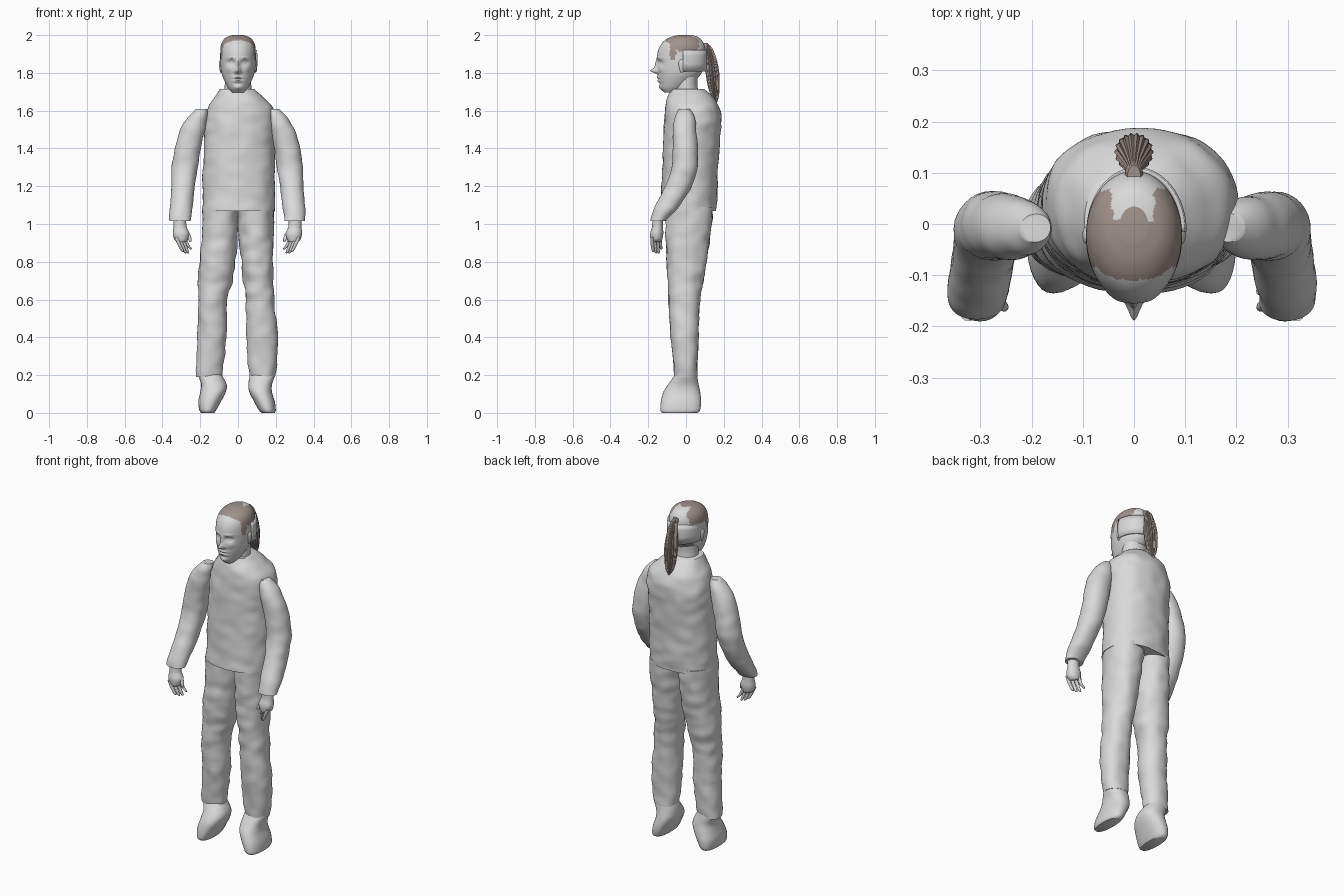
import bpy, bmesh, math
from mathutils import Vector, noise

cube = bpy.data.objects.get("Cube")
if cube:
    bpy.data.objects.remove(cube, do_unlink=True)


def material(name, rgb):
    m = bpy.data.materials.new(name)
    m.use_nodes = True
    m.diffuse_color = (*rgb, 1)
    m.node_tree.nodes["Principled BSDF"].inputs["Base Color"].default_value = (*rgb, 1)
    return m


GREY = material("light_grey", (0.7, 0.7, 0.7))
BROWN = material("hair_brown", (0.36, 0.29, 0.265))


def smooth_rings(rings, steps):
    """Catmull-Rom interpolation between rings."""
    out = []
    for i in range(len(rings) - 1):
        p0, p1 = rings[max(i - 1, 0)], rings[i]
        p2, p3 = rings[i + 1], rings[min(i + 2, len(rings) - 1)]
        for k in range(steps):
            t = k / steps
            out.append([b + 0.5 * t * (c - a + t * (2 * a - 5 * b + 4 * c - d + t * (3 * (b - c) + d - a)))
                        for a, b, c, d in zip(p0, p1, p2, p3)])
    return out + [list(rings[-1])]


def finish(name, bm, mats, angle=50):
    bmesh.ops.recalc_face_normals(bm, faces=bm.faces)
    mesh = bpy.data.meshes.new(name)
    bm.to_mesh(mesh)
    bm.free()
    for m in mats:
        mesh.materials.append(m)
    ob = bpy.data.objects.new(name, mesh)
    bpy.context.collection.objects.link(ob)
    bpy.ops.object.select_all(action='DESELECT')
    ob.select_set(True)
    bpy.context.view_layer.objects.active = ob
    bpy.ops.object.shade_smooth_by_angle(angle=math.radians(angle))
    return ob


def loft(name, rings, mats=(GREY,), n=32, steps=5, power=2.0, wrinkle=0, ridges=0, shape=None, paint=None):
    """Skin over horizontal rings, each given as z, x min, x max, y min, y max."""
    bm = bmesh.new()
    loops = []
    for z, x0, x1, y0, y1 in smooth_rings(rings, steps):
        loop = []
        for i in range(n):
            a = math.tau * i / n
            c, s = math.cos(a), math.sin(a)
            k = 1 - (ridges if i % 2 else 0)
            x = (x0 + x1) / 2 + k * (x1 - x0) / 2 * math.copysign(abs(c) ** (2 / power), c)
            y = (y0 + y1) / 2 + k * (y1 - y0) / 2 * math.copysign(abs(s) ** (2 / power), s)
            co = Vector((x, y, z))
            if wrinkle:
                co += Vector((c, s, 0)) * wrinkle * noise.noise(Vector((x * 14, y * 14, z * 18)))
            if shape:
                co.y += shape(co)
            loop.append(bm.verts.new(co))
        loops.append(loop)
    for lo, hi in zip(loops, loops[1:]):
        for i in range(n):
            j = (i + 1) % n
            bm.faces.new((lo[i], lo[j], hi[j], hi[i]))
    bm.faces.new(loops[0][::-1])
    bm.faces.new(loops[-1])
    if paint:
        for f in bm.faces:
            f.material_index = int(paint(f.calc_center_median()))
    return finish(name, bm, mats)


def strand(name, points):
    """Thin tapered tube through points x, y, z, radius."""
    return loft(name, [(z, x - r, x + r, y - r, y + r) for x, y, z, r in points], n=10, steps=4)


# Shirt body
loft("torso", [
    (1.07, -.19, .195, -.135, .16), (1.15, -.187, .195, -.13, .165),
    (1.3, -.185, .195, -.125, .17), (1.45, -.18, .195, -.12, .18),
    (1.55, -.175, .2, -.115, .187), (1.62, -.155, .185, -.11, .175),
    (1.67, -.125, .135, -.1, .145), (1.715, -.1, .087, -.075, .095)],
    n=56, steps=8, power=2.25, wrinkle=.006)
loft("neck", [(1.66, -.075, .075, -.065, .075), (1.74, -.07, .07, -.06, .06),
              (1.82, -.07, .07, -.06, .07)])

# Trousers and shoes, each side with its own stance
loft("right_leg", [
    (.19, -.225, -.085, -.06, .06), (.4, -.215, -.06, -.08, .065),
    (.58, -.21, -.06, -.09, .073), (.7, -.212, -.03, -.095, .09),
    (.82, -.2, -.01, -.103, .11), (.95, -.193, -.002, -.105, .132),
    (1.09, -.187, .003, -.105, .142)], n=40, steps=8, power=2.2, wrinkle=.008)
loft("left_leg", [
    (.19, .06, .2, -.06, .06), (.4, .043, .212, -.08, .065),
    (.58, .04, .192, -.09, .073), (.7, .028, .187, -.095, .09),
    (.82, .014, .186, -.103, .11), (.95, .003, .19, -.105, .132),
    (1.09, -.003, .192, -.105, .142)], n=40, steps=8, power=2.2, wrinkle=.008)
shoe_depth = [(0, -.125, .06), (.015, -.135, .075), (.06, -.133, .08), (.11, -.12, .075),
              (.15, -.095, .067), (.2, -.06, .058), (.23, -.05, .05)]
shoe_width = {
    "right": [(-.195, -.125), (-.205, -.115), (-.21, -.09), (-.2, -.065),
              (-.195, -.06), (-.21, -.085), (-.2, -.1)],
    "left": [(.125, .195), (.11, .2), (.085, .195), (.06, .18),
             (.055, .18), (.063, .195), (.08, .185)]}
for side, widths in shoe_width.items():
    loft(side + "_shoe", [(z, *w, a, b) for (z, a, b), w in zip(shoe_depth, widths)], power=2.3)

# Arms and hands: shaped for the right, mirrored for the left
arm = [(1.015, -.362, -.25, -.188, -.108), (1.05, -.363, -.248, -.18, -.075),
       (1.1, -.36, -.24, -.16, -.03), (1.2, -.353, -.23, -.11, .03),
       (1.3, -.35, -.212, -.075, .06), (1.4, -.335, -.197, -.07, .062),
       (1.5, -.305, -.175, -.07, .055), (1.57, -.262, -.162, -.058, .042),
       (1.61, -.222, -.162, -.035, .02)]
palm = [(.905, -.322, -.275, -.183, -.132), (.92, -.338, -.264, -.188, -.125),
        (.95, -.345, -.258, -.19, -.12), (.985, -.342, -.272, -.18, -.122),
        (1.03, -.342, -.275, -.178, -.122)]
for side in ("right", "left"):
    flip = side == "left"

    def place(x):
        return -.006 - x if flip else x

    def sided(rings):
        return [(z, *sorted((place(a), place(b))), c, d) for z, a, b, c, d in rings]

    loft(side + "_arm", sided(arm), power=2.1, steps=7, wrinkle=.004)
    loft(side + "_hand", sided(palm), n=24)
    for i in range(4):
        x, y = -.327 + .014 * i, -.178 + .014 * i
        tip = .852 - .007 * (i in (1, 2)) + .012 * (i == 3)
        strand(f"{side}_finger_{i + 1}", [
            (place(x + .036), y + .006, tip, .003), (place(x + .032), y + .004, tip + .008, .008),
            (place(x + .017), y, .89, .0095), (place(x), y, .93, .011)])
    strand(side + "_thumb", [
        (place(-.252), -.165, .905, .004), (place(-.254), -.162, .917, .009),
        (place(-.264), -.155, .945, .011), (place(-.282), -.15, .975, .012)])

# Face relief: x, z, x spread, z spread, forward amount
FEATURES = [(0, 1.813, .013, .014, .034), (0, 1.845, .009, .022, .014),
            (0, 1.806, .022, .007, .008), (0, 1.776, .024, .005, .008),
            (0, 1.758, .02, .006, .008), (0, 1.767, .026, .0025, -.006),
            (0, 1.722, .022, .012, .007), (0, 1.742, .025, .006, -.004)]
for s in (-1, 1):
    FEATURES += [(s * .036, 1.853, .02, .012, -.016), (s * .036, 1.852, .01, .006, .009),
                 (s * .036, 1.879, .024, .006, .005), (s * .048, 1.818, .018, .015, .005)]


def face_relief(co):
    if co.y > -.04:
        return 0
    return -sum(d * math.exp(-((co.x - x) / a) ** 2 - ((co.z - z) / b) ** 2)
                for x, z, a, b, d in FEATURES)


def is_hair(c):
    jag = .012 * noise.noise(c * 45)
    hairline = 1.915 + max(0, -c.y - .04) * .8 + jag
    crown_gap = c.y > .005 + jag and abs(c.x) < .042 + jag
    top = c.z > hairline and -.112 < c.y < .065 + jag and not crown_gap
    temple = abs(c.x) > .07 and -.085 < c.y < -.055 + jag and c.z > 1.865
    nape = -.07 < c.x < -.02 and c.y > .02 and 1.76 < c.z < 1.82
    return top or temple or nape


loft("head", [
    (1.695, -.03, .03, -.115, -.05), (1.72, -.052, .052, -.135, .0),
    (1.76, -.073, .073, -.145, .05), (1.8, -.087, .087, -.149, .083),
    (1.85, -.093, .093, -.152, .098), (1.9, -.094, .094, -.152, .104),
    (1.94, -.092, .092, -.139, .1), (1.97, -.08, .08, -.115, .086),
    (1.99, -.058, .058, -.08, .064), (2.0, -.028, .028, -.04, .034)],
    mats=(GREY, BROWN), n=96, steps=9, shape=face_relief, paint=is_hair)

# Ears
for side, s in (("right", -1), ("left", 1)):
    loft(side + "_ear", [(z, s * .09 - w, s * .09 + w, -.022 - d, -.022 + d) for z, w, d in (
        (1.8, .002, .004), (1.815, .007, .011), (1.845, .011, .018),
        (1.862, .009, .016), (1.872, .002, .005))], n=16, steps=3)

# Curved band wrapped round the back of the head
bm = bmesh.new()
rows = []
for z, grow in ((1.808, -.003), (1.85, 0), (1.89, 0), (1.922, -.003)):
    rows.append([bm.verts.new((.005 + (.098 + grow) * math.cos(a), -.015 + (.126 + grow) * math.sin(a), z))
                 for a in (math.pi * i / 32 for i in range(33))])
for lo, hi in zip(rows, rows[1:]):
    for i in range(32):
        bm.faces.new((lo[i], lo[i + 1], hi[i + 1], hi[i]))
band = finish("head_band", bm, (GREY,))
shell = band.modifiers.new("thickness", 'SOLIDIFY')
shell.thickness = .008

# Ponytail with ridged strands, and the tie joining it to the head
loft("ponytail", [
    (1.64, -.005, .005, .15, .164), (1.68, -.024, .024, .132, .175),
    (1.73, -.034, .034, .115, .178), (1.8, -.038, .038, .103, .177),
    (1.87, -.031, .031, .1, .163), (1.93, -.019, .019, .095, .14),
    (1.955, -.01, .01, .095, .115)], mats=(BROWN,), n=36, steps=6, ridges=.13)
loft("hair_tie", [(1.925, -.014, .014, .075, .118), (1.942, -.018, .018, .072, .122),
                  (1.958, -.013, .013, .07, .115)], mats=(BROWN,), n=16, steps=3)
